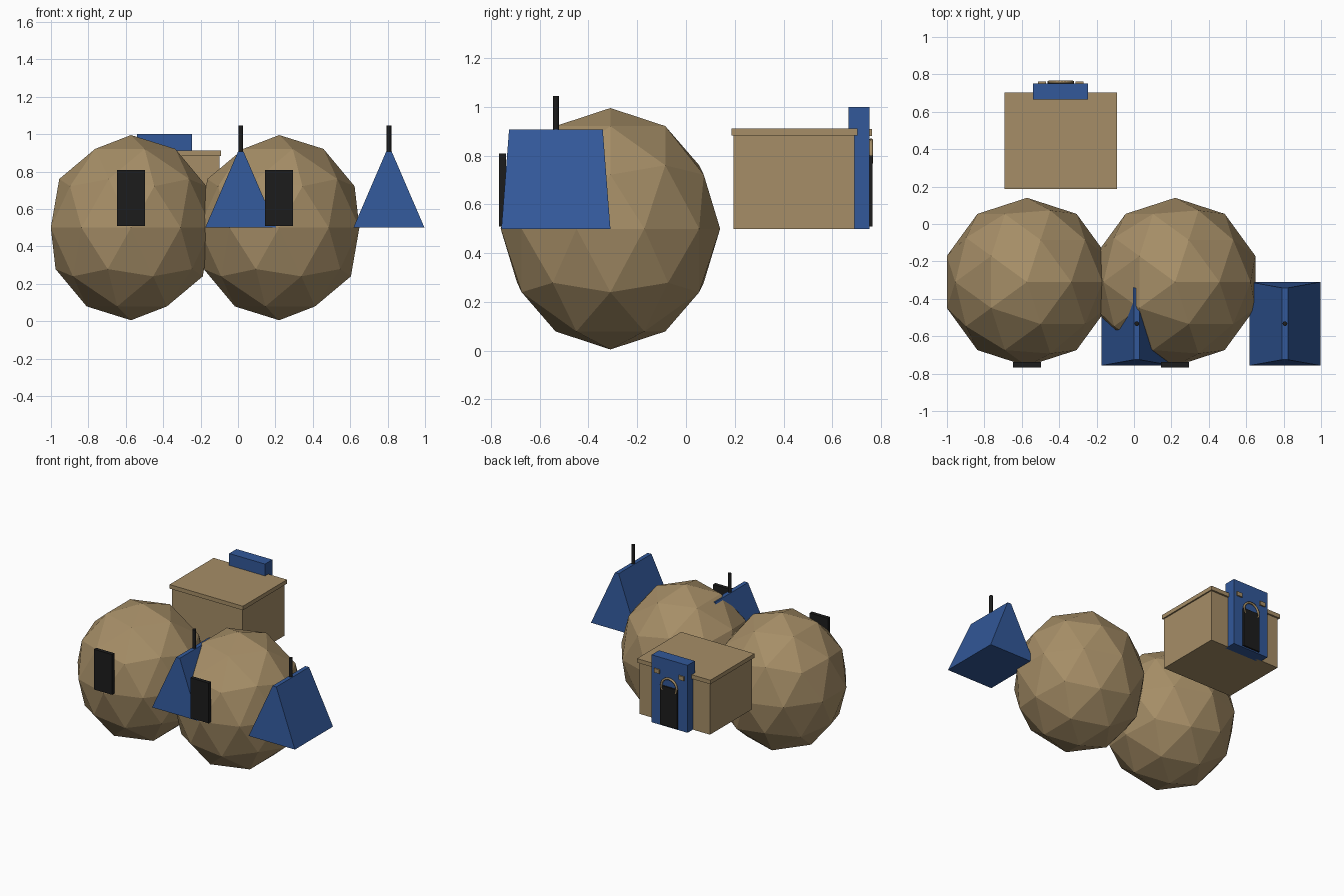
import bpy
import bmesh
import math
from mathutils import Matrix, Vector

if "Cube" in bpy.data.objects:
    bpy.data.objects.remove(bpy.data.objects["Cube"], do_unlink=True)


def material(name, rgb):
    mat = bpy.data.materials.new(name)
    mat.use_nodes = True
    colour = (*rgb, 1)
    mat.diffuse_color = colour
    bsdf = next(n for n in mat.node_tree.nodes if n.type == 'BSDF_PRINCIPLED')
    bsdf.inputs["Base Color"].default_value = colour
    return mat


TAN = material("tan", (0.38, 0.27, 0.135))
BLUE = material("blue", (0.032, 0.098, 0.32))
BLACK = material("black", (0.012, 0.012, 0.012))


def finish(name, bm, mat):
    mesh = bpy.data.meshes.new(name)
    bm.to_mesh(mesh)
    bm.free()
    mesh.materials.append(mat)
    obj = bpy.data.objects.new(name, mesh)
    bpy.context.collection.objects.link(obj)
    return obj


def box(name, low, high, mat, top_scale=(1, 1)):
    """Box between two corners, optionally tapered toward the top."""
    low, high = Vector(low), Vector(high)
    size = high - low
    bm = bmesh.new()
    bmesh.ops.create_cube(bm, size=1)
    for v in bm.verts:
        if v.co.z > 0:
            v.co.x *= top_scale[0]
            v.co.y *= top_scale[1]
        v.co = (low + high) / 2 + Vector(a * b for a, b in zip(v.co, size))
    return finish(name, bm, mat)


def dome(name, x):
    bm = bmesh.new()
    matrix = Matrix.Translation((x, -0.31, 0.5)) @ Matrix.Diagonal((0.451, 0.45, 0.495, 1))
    bmesh.ops.create_icosphere(bm, subdivisions=2, radius=1, matrix=matrix)
    return finish(name, bm, TAN)


def pole(name, x):
    bm = bmesh.new()
    bmesh.ops.create_cone(bm, cap_ends=True, segments=12, radius1=0.0125, radius2=0.0125,
                          depth=0.16, matrix=Matrix.Translation((x, -0.533, 0.965)))
    return finish(name, bm, BLACK)


# Two faceted round buildings, each with a door and a wedge roof beside it
for side, x in (("right", -0.572), ("left", 0.22)):
    dome(side + "_dome", x)
    box(side + "_dome_door", (x - 0.075, -0.766, 0.51), (x + 0.075, -0.738, 0.808), BLACK)
    ridge = x + 0.587
    box(side + "_wedge_roof", (ridge - 0.19, -0.757, 0.5), (ridge + 0.19, -0.31, 0.906),
        BLUE, (0.08, 0.86))
    pole(side + "_roof_pole", ridge)

# Rear hut with a flat overhanging roof
box("hut_walls", (-0.68, 0.195, 0.5), (-0.1, 0.69, 0.89), TAN)
box("hut_roof", (-0.692, 0.186, 0.882), (-0.09, 0.703, 0.912), TAN)

# Tall entrance slab on the back wall
CX = -0.392
box("entrance_slab", (CX - 0.147, 0.666, 0.5), (CX + 0.147, 0.752, 1.0), BLUE)
box("entrance_door", (CX - 0.07, 0.748, 0.51), (CX + 0.07, 0.764, 0.80), BLACK)
for side, sign in (("left", 1), ("right", -1)):
    x = CX + sign * 0.1
    box(side + "_entrance_block", (x - 0.022, 0.748, 0.88), (x + 0.022, 0.762, 0.91), TAN)

# Arched ring over the door
curve = bpy.data.curves.new("door_arch", 'CURVE')
curve.dimensions = '3D'
curve.bevel_depth = 0.008
curve.bevel_resolution = 1
curve.use_fill_caps = True
steps = 16
spline = curve.splines.new('POLY')
spline.points.add(steps)
for i, p in enumerate(spline.points):
    angle = math.radians(-30 + 240 * i / steps)
    p.co = (CX + 0.063 * math.cos(angle), 0.759, 0.80 + 0.063 * math.sin(angle), 1)
curve.materials.append(TAN)
bpy.context.collection.objects.link(bpy.data.objects.new("door_arch", curve))
